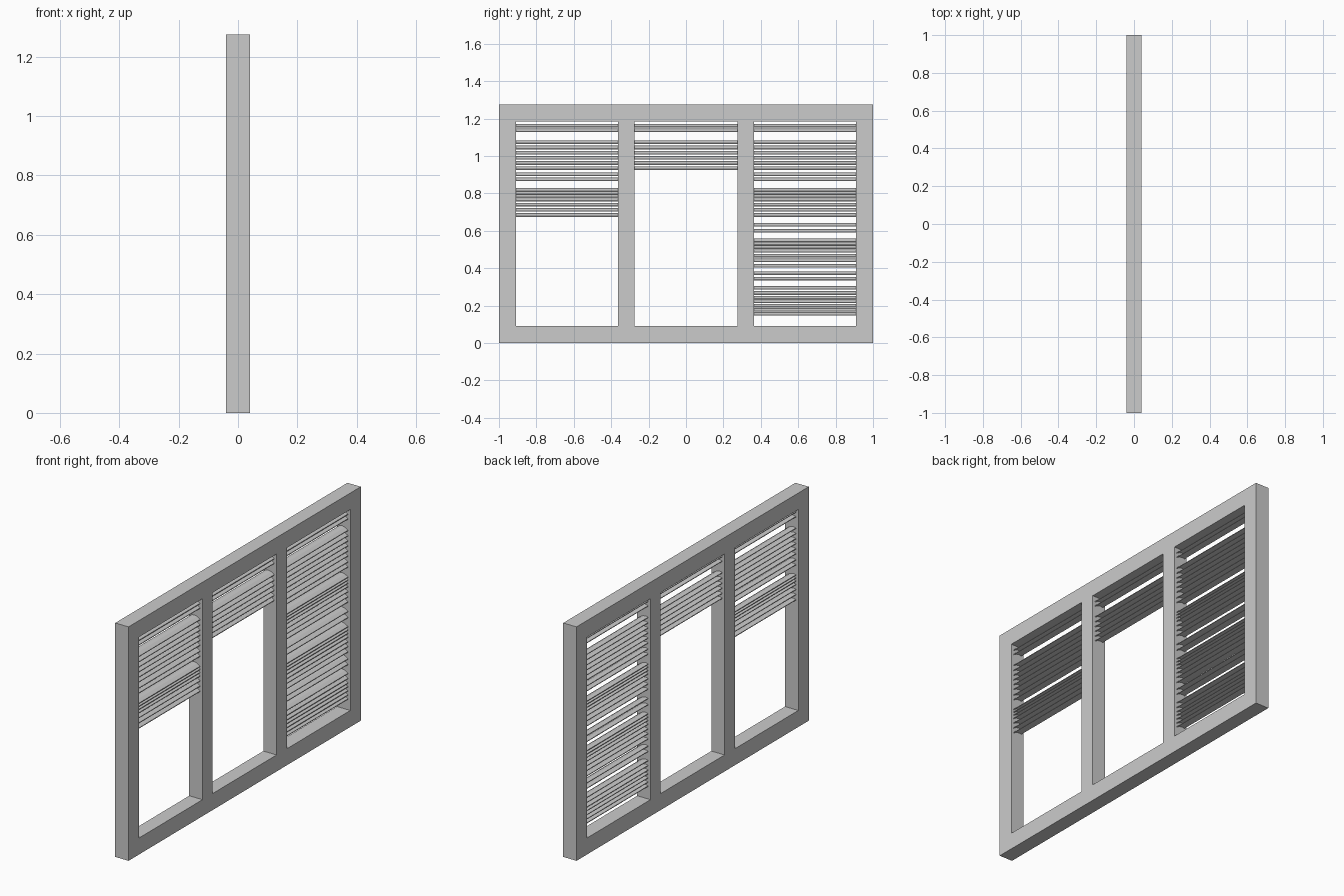
import bpy, bmesh

if "Cube" in bpy.data.objects:
    bpy.data.objects.remove(bpy.data.objects["Cube"])

D = 0.04            # half depth of the frame
TOP = 1.275
BAR = 0.09


def make_object(name, bm):
    bmesh.ops.recalc_face_normals(bm, faces=bm.faces)
    me = bpy.data.meshes.new(name)
    bm.to_mesh(me)
    bm.free()
    ob = bpy.data.objects.new(name, me)
    bpy.context.collection.objects.link(ob)
    return ob


def prism(bm, profile, y0, y1):
    """Extrude an (x, z) profile along y."""
    a = [bm.verts.new((x, y0, z)) for x, z in profile]
    b = [bm.verts.new((x, y1, z)) for x, z in profile]
    bm.faces.new(a)
    bm.faces.new(b[::-1])
    n = len(a)
    for i in range(n):
        j = (i + 1) % n
        bm.faces.new((a[i], b[i], b[j], a[j]))


# Outer frame: one rectangular ring
bm = bmesh.new()
rings = []
for x, y, lo, hi in ((-D, 1, 0, TOP), (D, 1, 0, TOP),
                     (D, 1 - BAR, BAR, TOP - BAR), (-D, 1 - BAR, BAR, TOP - BAR)):
    rings.append([bm.verts.new((x, v, w)) for v, w in
                  ((-y, lo), (y, lo), (y, hi), (-y, hi))])
for r in range(4):
    p, q = rings[r], rings[(r + 1) % 4]
    for i in range(4):
        j = (i + 1) % 4
        bm.faces.new((p[i], p[j], q[j], q[i]))
make_object("outer_frame", bm)

# Two upright dividers
for side, name in ((-1, "left_divider"), (1, "right_divider")):
    bm = bmesh.new()
    c = side * 0.319
    prism(bm, [(-D, BAR), (D, BAR), (D, TOP - BAR), (-D, TOP - BAR)],
          c - 0.044, c + 0.044)
    make_object(name, bm)

# Slat heights, unevenly bunched from top to bottom
heights = [1.165, 1.14,
           1.077, 1.048, 1.02, 0.993, 0.965, 0.938,
           0.905, 0.878,
           0.822, 0.806, 0.789, 0.77, 0.743, 0.715, 0.687,
           0.635, 0.602,
           0.552, 0.534, 0.516, 0.495, 0.47, 0.444, 0.415,
           0.376, 0.347,
           0.297, 0.27, 0.245, 0.225, 0.203, 0.18, 0.158]

# Thin, gently arched slat section leaning down toward +x
arch = [(-0.026, 0.004), (-0.01, 0.007), (0.008, 0.003), (0.026, -0.008)]
section = arch + [(x, z - 0.004) for x, z in arch[::-1]]

# Blinds lowered to three different levels
for name, y0, y1, count in (("left_blind", -0.91, -0.363, 17),
                            ("middle_blind", -0.275, 0.275, 8),
                            ("right_blind", 0.363, 0.91, len(heights))):
    bm = bmesh.new()
    for h in heights[:count]:
        prism(bm, [(x, z + h) for x, z in section], y0, y1)
    make_object(name, bm)
